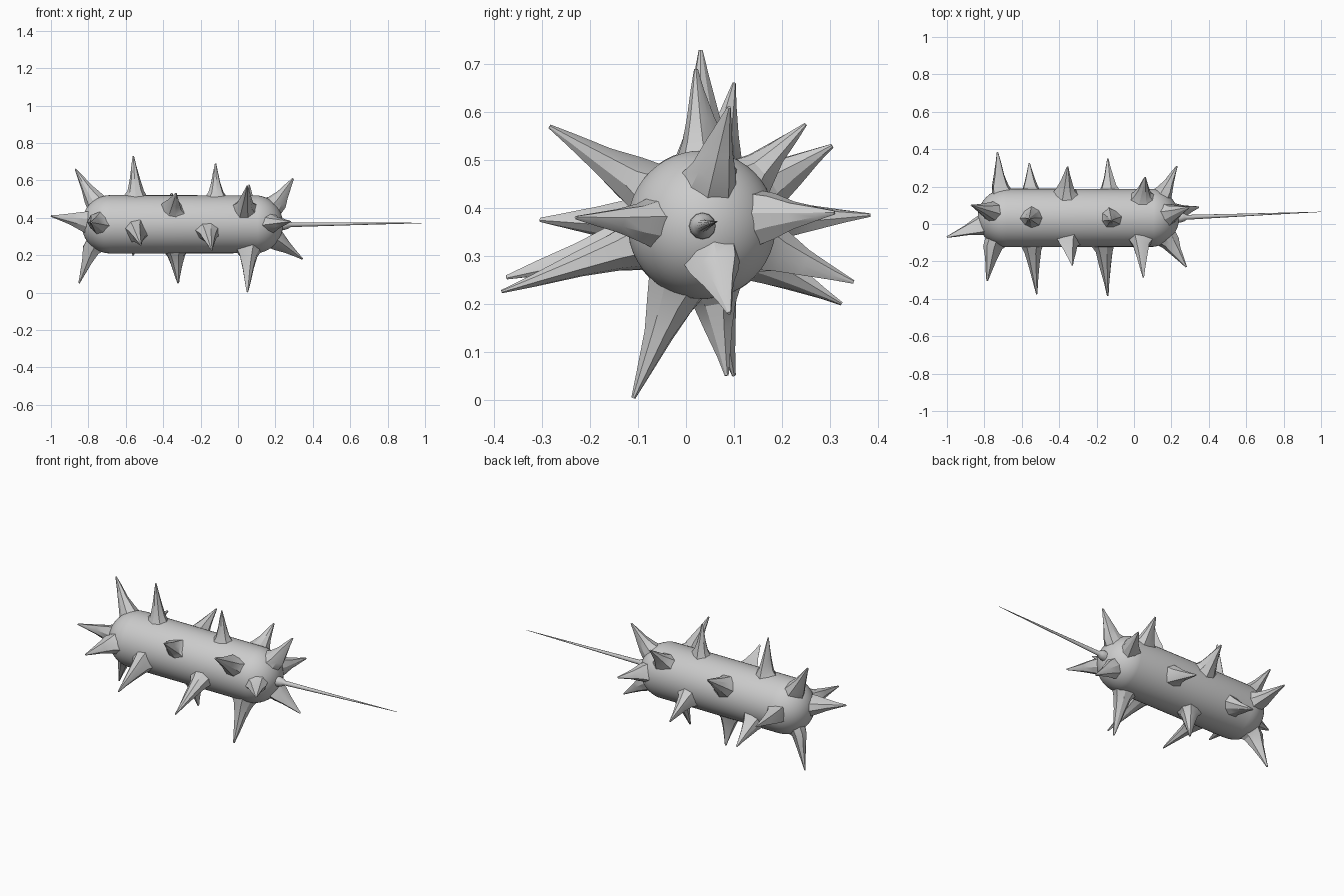
import bpy, bmesh, random
from math import tau, cos, sin
from mathutils import Vector, Matrix
from mathutils.bvhtree import BVHTree

cube = bpy.data.objects.get("Cube")
if cube:
    bpy.data.objects.remove(cube, do_unlink=True)
random.seed(4)

grey = bpy.data.materials.new("light grey")
grey.use_nodes = True
grey.diffuse_color = (0.6, 0.6, 0.6, 1)
grey.node_tree.nodes["Principled BSDF"].inputs["Base Color"].default_value = (0.6, 0.6, 0.6, 1)

AXIS_Y, AXIS_Z, RADIUS = 0.033, 0.365, 0.156
LEFT, RIGHT = -0.68, 0.085


def finish(name, bm, angle):
    bmesh.ops.recalc_face_normals(bm, faces=bm.faces)
    mesh = bpy.data.meshes.new(name)
    bm.to_mesh(mesh)
    bm.free()
    mesh.materials.append(grey)
    obj = bpy.data.objects.new(name, mesh)
    bpy.context.collection.objects.link(obj)
    bpy.ops.object.select_all(action='DESELECT')
    obj.select_set(True)
    bpy.context.view_layer.objects.active = obj
    bpy.ops.object.shade_smooth_by_angle(angle=angle)


def loft(bm, rings, tip=None):
    """Join rings of vertices with quads and cap the far end."""
    n = len(rings[0])
    for a, b in zip(rings, rings[1:]):
        for i in range(n):
            bm.faces.new((a[i], a[(i + 1) % n], b[(i + 1) % n], b[i]))
    bm.faces.new(rings[-1])


# Capsule body: a sphere split at its equator and stretched along x
body = bmesh.new()
bmesh.ops.create_uvsphere(body, u_segments=48, v_segments=24, radius=RADIUS,
                          matrix=Matrix.Rotation(tau / 4, 4, 'Y'))
for v in body.verts:
    v.co += Vector((RIGHT if v.co.x > 1e-4 else LEFT, AXIS_Y, AXIS_Z))
surface = BVHTree.FromBMesh(body)
finish("body", body, 0.8)


# Flared, irregular thorn growing out of the body skin
PROFILE = ((0.0, 0.062), (0.11, 0.045), (0.4, 0.029), (0.75, 0.014), (1.0, 0.004))


def spike(name, aim_x, tip):
    aim, tip = Vector((aim_x, AXIS_Y, AXIS_Z)), Vector(tip)
    axis = (tip - aim).normalized()
    base = surface.ray_cast(aim, axis)[0]
    side = axis.orthogonal().normalized()
    up = axis.cross(side)
    sides = 8
    turn = random.uniform(0, tau)
    ridge = [random.uniform(0.8, 1.2) for _ in range(sides)]
    bm = bmesh.new()
    rings = []
    for t, r in PROFILE:
        ring = []
        for i in range(sides):
            a = turn + tau * i / sides
            k = r * ridge[i] * random.uniform(0.93, 1.07)
            p = base.lerp(tip, t) + (side * cos(a) + up * sin(a)) * k
            if t == 0:   # the foot follows the skin
                co, normal, _, _ = surface.find_nearest(p)
                p = co - normal * 0.003
            ring.append(bm.verts.new(p))
        rings.append(ring)
    loft(bm, rings)
    finish(name, bm, 0.45)


# Group of thorns: position on the body axis, then the tip
SPIKES = {
    "top_spike": [
        (-0.70, (-0.87, 0.10, 0.66)), (-0.54, (-0.56, 0.03, 0.73)),
        (-0.12, (-0.12, 0.02, 0.69)), (0.13, (0.295, 0.09, 0.61))],
    "bottom_spike": [
        (-0.74, (-0.85, 0.10, 0.05)), (-0.35, (-0.32, 0.085, 0.05)),
        (0.06, (0.05, -0.11, 0.003)), (0.10, (0.345, 0.09, 0.18))],
    "front_spike": [
        (-0.73, (-0.785, -0.305, 0.375)), (-0.56, (-0.52, -0.375, 0.255)),
        (-0.37, (-0.33, -0.22, 0.53)), (-0.17, (-0.14, -0.385, 0.225)),
        (0.02, (0.05, -0.285, 0.57)), (0.11, (0.28, -0.23, 0.38))],
    "back_spike": [
        (-0.71, (-0.73, 0.385, 0.385)), (-0.55, (-0.56, 0.325, 0.20)),
        (-0.38, (-0.355, 0.305, 0.53)), (-0.13, (-0.14, 0.35, 0.245)),
        (0.04, (0.06, 0.25, 0.575)), (0.10, (0.23, 0.31, 0.39))],
    "end_spike": [(-0.70, (-1.0, -0.07, 0.41))],
}
for name, group in SPIKES.items():
    for i, (aim_x, tip) in enumerate(group, 1):
        spike(f"{name}_{i}", aim_x, tip)

# Long needle with a rounded root at the other end
bm = bmesh.new()
start, end = Vector((0.21, AXIS_Y, 0.362)), Vector((1.0, 0.065, 0.372))
rings = []
for t, r in ((0, 0.030), (0.05, 0.027), (0.075, 0.021), (0.09, 0.013), (0.5, 0.007), (1, 0.001)):
    c = start.lerp(end, t)
    rings.append([bm.verts.new(c + Vector((0, cos(tau * i / 12), sin(tau * i / 12))) * r)
                  for i in range(12)])
loft(bm, rings)
finish("needle", bm, 0.7)
